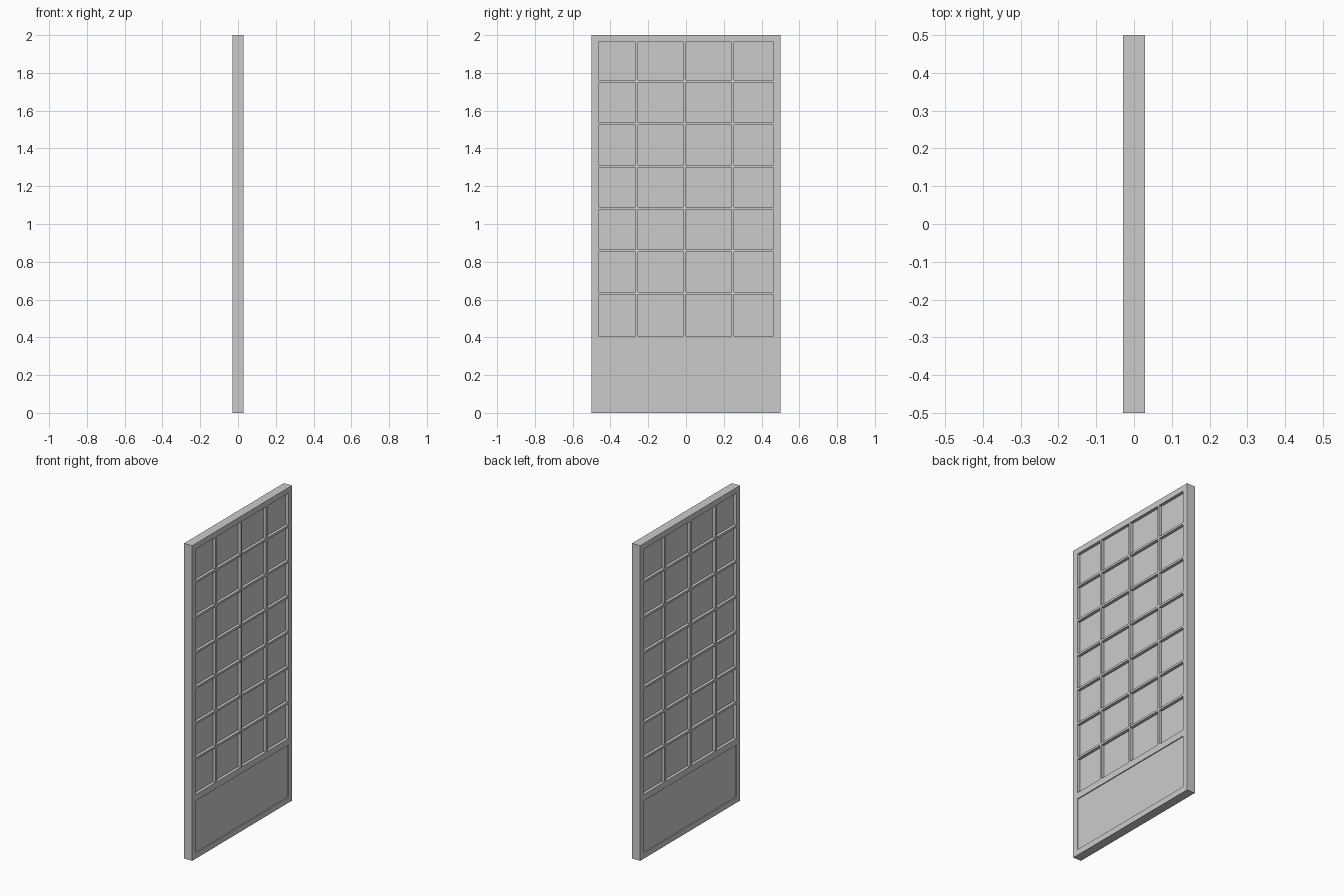
import bpy

if "Cube" in bpy.data.objects:
    bpy.data.objects.remove(bpy.data.objects["Cube"])

T = 0.0285   # half thickness of the frame
F = 0.036    # frame member width
B = 0.0135   # lattice bar width


def box(name, half_x, y0, y1, z0, z1):
    bpy.ops.mesh.primitive_cube_add(size=1, location=(0, (y0 + y1) / 2, (z0 + z1) / 2))
    ob = bpy.context.object
    ob.name = name
    ob.scale = (2 * half_x, y1 - y0, z1 - z0)
    bpy.ops.object.transform_apply(location=False, rotation=False, scale=True)
    return ob


# Outer frame: stiles and rails
box("left_stile", T, -0.5, -0.5 + F, 0, 2)
box("right_stile", T, 0.5 - F, 0.5, 0, 2)
IN = 0.5 - F
box("top_rail", T, -IN, IN, 2 - F, 2)
box("middle_rail", T, -IN, IN, 0.367, 0.407)
box("bottom_rail", T, -IN, IN, 0, F)

# Shallow recessed kick board and deep recessed paper
box("kick_board", T - 0.006, -IN, IN, F, 0.367)
box("paper", T - 0.019, -IN, IN, 0.407, 2 - F)

# Lattice bars, flush with the frame
for i, y in enumerate((-0.26, -0.006, 0.248)):
    box(f"vertical_bar_{i + 1}", T, y - B / 2, y + B / 2, 0.407, 2 - F)
for i in range(6):
    z = 0.634 + i * 0.2242
    box(f"horizontal_bar_{i + 1}", T - 0.0003, -IN, IN, z - B / 2, z + B / 2)
